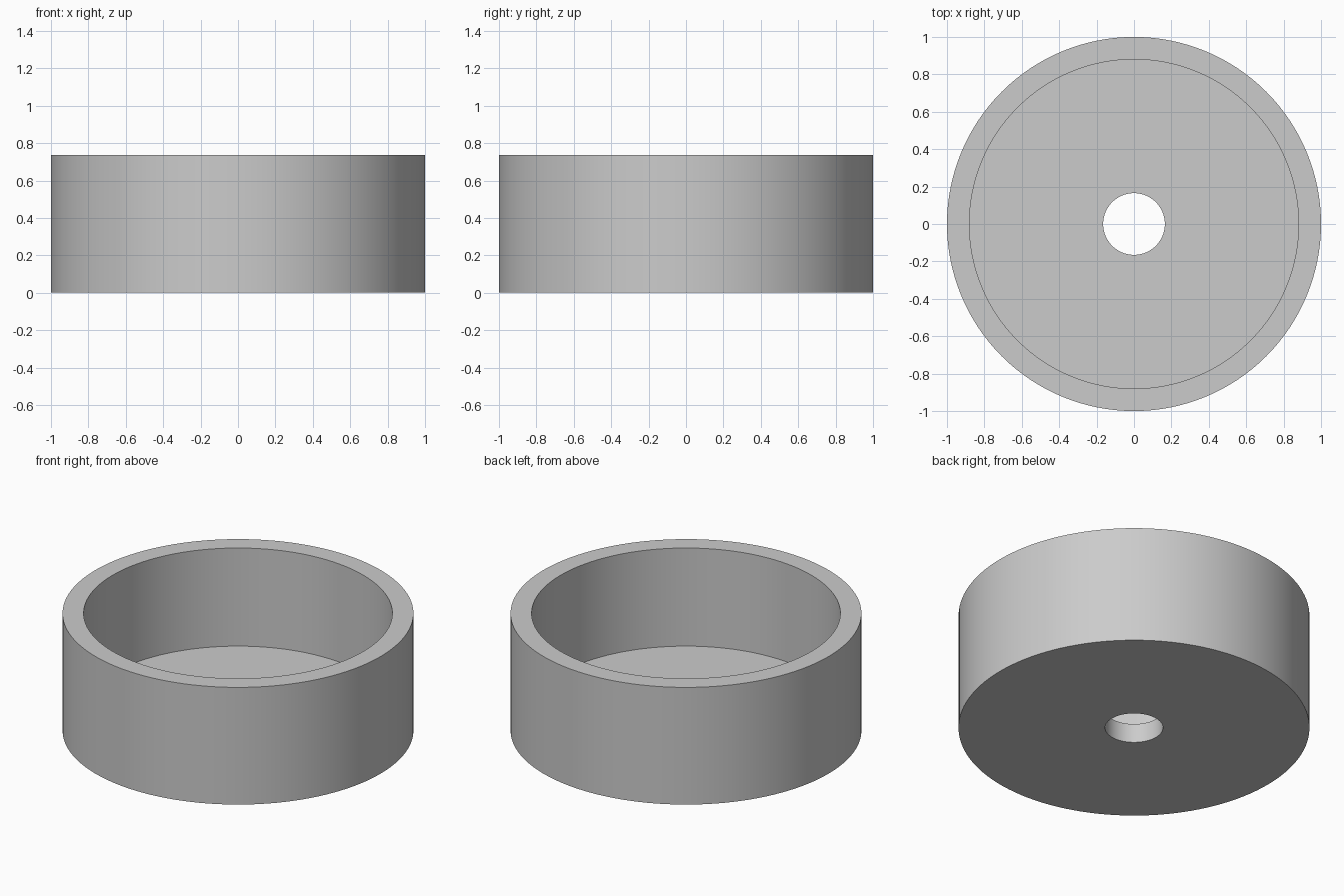
import bpy
import bmesh
import math

if "Cube" in bpy.data.objects:
    bpy.data.objects.remove(bpy.data.objects["Cube"], do_unlink=True)

# Dimensions
OUTER, INNER, HOLE = 1.0, 0.88, 0.165
HEIGHT, FLOOR = 0.737, 0.12
SEGMENTS = 128

# Plain grey material
grey = bpy.data.materials.new("plain grey")
grey.use_nodes = True
colour = (0.6, 0.6, 0.6, 1.0)
grey.diffuse_color = colour
grey.node_tree.nodes["Principled BSDF"].inputs["Base Color"].default_value = colour

# Open cup with a bored floor: closed cross-section spun around z
profile = [(HOLE, 0), (OUTER, 0), (OUTER, HEIGHT),
           (INNER, HEIGHT), (INNER, FLOOR), (HOLE, FLOOR)]
bm = bmesh.new()
verts = [bm.verts.new((r, 0, z)) for r, z in profile]
edges = [bm.edges.new((v, verts[i - 1])) for i, v in enumerate(verts)]
bmesh.ops.spin(bm, geom=verts + edges, cent=(0, 0, 0), axis=(0, 0, 1),
               angle=math.tau, steps=SEGMENTS, use_merge=True)
bmesh.ops.remove_doubles(bm, verts=bm.verts, dist=0.0001)
bmesh.ops.recalc_face_normals(bm, faces=bm.faces)
mesh = bpy.data.meshes.new("round_cup")
bm.to_mesh(mesh)
bm.free()
mesh.materials.append(grey)

cup = bpy.data.objects.new("round_cup", mesh)
bpy.context.collection.objects.link(cup)

# Smooth walls with sharp rims
bpy.ops.object.select_all(action='DESELECT')
cup.select_set(True)
bpy.context.view_layer.objects.active = cup
bpy.ops.object.shade_smooth_by_angle(angle=math.radians(30))
